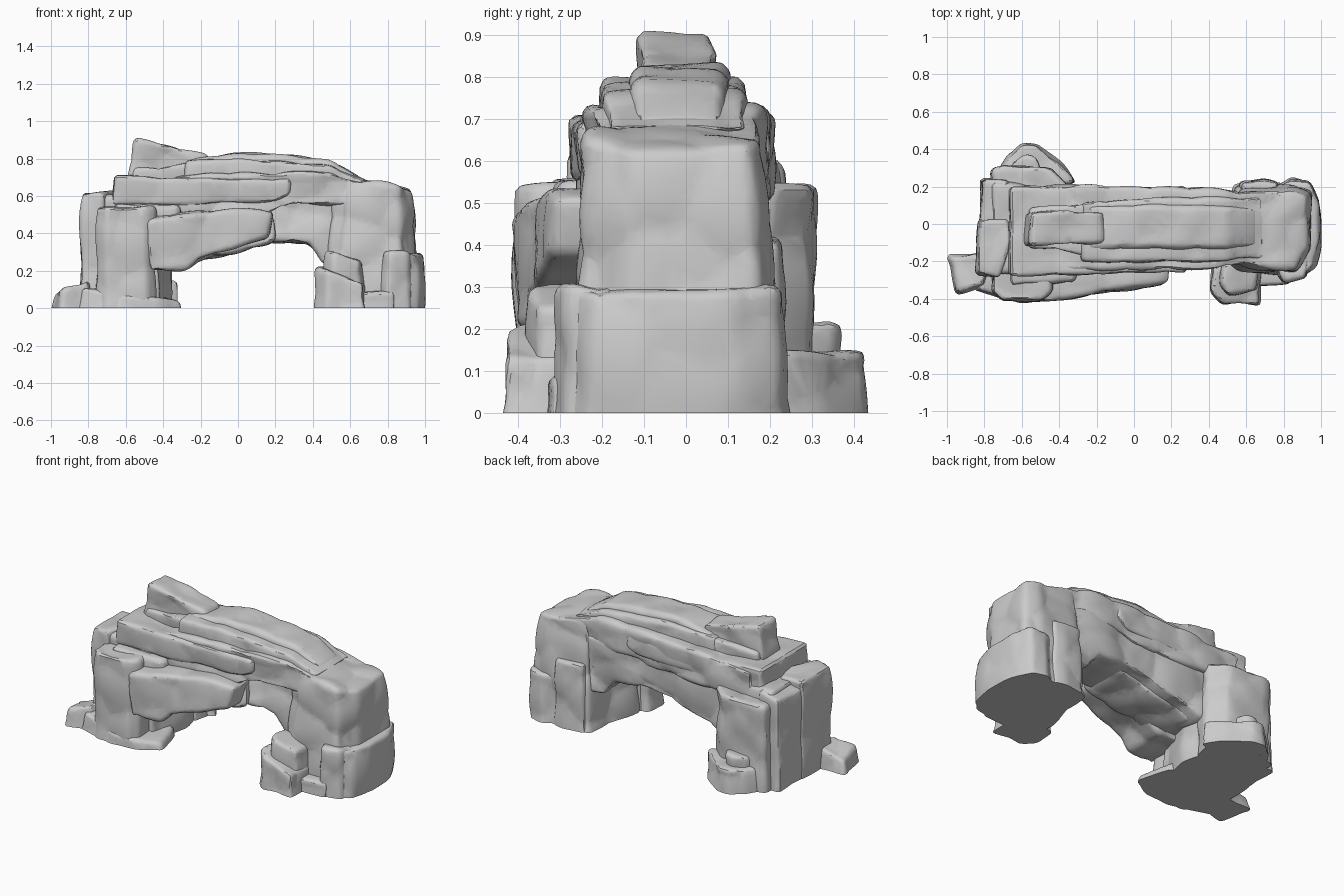
import bpy, bmesh, random
from mathutils import noise

random.seed(4)


def rock(name, pts, axis, a, b, taper=(1, 1), rough=0.02, bevel=0.013, jit=0.01):
    """Chiselled stone: outline pts (xz if axis 'y', xy if axis 'z') swept from a to b.
    a / b may be a pair (value at the left end, value at the right end)."""
    us = [p[0] for p in pts]
    lo, hi = min(us), max(us)
    cx, cv = sum(us) / len(pts), sum(p[1] for p in pts) / len(pts)
    bm = bmesh.new()
    rings = []
    for end, s in ((a, taper[0]), (b, taper[1])):
        e0, e1 = end if isinstance(end, tuple) else (end, end)
        ring = []
        for u, v in pts:
            w = e0 + (e1 - e0) * (u - lo) / (hi - lo) + random.uniform(-jit, jit)
            u2, v2 = cx + (u - cx) * s, cv + (v - cv) * s
            ring.append(bm.verts.new((u2, w, v2) if axis == 'y' else (u2, v2, w)))
        rings.append(ring)
    n = len(pts)
    bm.faces.new(rings[0])
    bm.faces.new(rings[1][::-1])
    for i in range(n):
        j = (i + 1) % n
        bm.faces.new((rings[0][i], rings[1][i], rings[1][j], rings[0][j]))
    bmesh.ops.recalc_face_normals(bm, faces=bm.faces)
    bmesh.ops.bevel(bm, geom=list(bm.edges), offset=bevel, segments=1,
                    affect='EDGES', clamp_overlap=True)
    me = bpy.data.meshes.new(name)
    bm.to_mesh(me)
    bm.free()
    ob = bpy.data.objects.new(name, me)
    bpy.context.collection.objects.link(ob)

    # even grid of faces to weather
    rem = ob.modifiers.new("even", 'REMESH')
    rem.mode, rem.voxel_size = 'VOXEL', 0.012
    dg = bpy.context.evaluated_depsgraph_get()
    bm = bmesh.new()
    bm.from_object(ob, dg)
    ob.modifiers.clear()
    bm.normal_update()
    moves = []
    for v in bm.verts:
        p = v.co
        f1 = noise.voronoi(p * 5)[0][0]
        d = rough * (0.55 - 1.9 * f1 * f1) + 0.7 * rough * noise.noise(p * 5)
        moves.append(p + v.normal * d)
    for v, p in zip(bm.verts, moves):
        v.co = p
    # flat underside on the ground
    cut = bmesh.ops.bisect_plane(bm, geom=bm.verts[:] + bm.edges[:] + bm.faces[:],
                                 plane_co=(0, 0, 0), plane_no=(0, 0, 1), clear_inner=True)
    rim = [g for g in cut['geom_cut'] if isinstance(g, bmesh.types.BMEdge)]
    if rim:
        bmesh.ops.holes_fill(bm, edges=rim, sides=0)
    bm.to_mesh(me)
    bm.free()
    dec = ob.modifiers.new("facets", 'DECIMATE')
    dec.ratio = 0.2
    bpy.ops.object.select_all(action='DESELECT')
    ob.select_set(True)
    bpy.context.view_layer.objects.active = ob
    bpy.ops.object.modifier_apply(modifier="facets")
    bpy.ops.object.shade_smooth_by_angle(angle=0.5)
    return ob


G = -0.06  # buried bottom, cut off at ground level

# span of the arch: recessed lower beam, overhanging upper beam, strata
rock("lower_span", [(-0.62, 0.25), (-0.36, 0.22), (-0.18, 0.27), (0.16, 0.36), (0.38, 0.35),
                    (0.46, 0.24), (0.62, 0.25), (0.66, 0.6), (-0.62, 0.6)], 'y', -0.17, 0.17)
rock("upper_span", [(-0.6, 0.5), (0.15, 0.5), (0.3, 0.55), (0.52, 0.55), (0.84, 0.5), (0.86, 0.64),
                    (0.66, 0.69), (0.5, 0.73), (-0.3, 0.71), (-0.6, 0.68)],
     'y', (-0.25, -0.23), (0.21, 0.17))
rock("strata_slab", [(-0.67, 0.55), (0.2, 0.56), (0.28, 0.61), (0.28, 0.69), (-0.1, 0.69), (-0.66, 0.71)],
     'y', (-0.28, -0.255), (0.2, 0.2), rough=0.012)
rock("ridge", [(-0.29, 0.66), (-0.28, 0.785), (0.0, 0.8), (0.5, 0.76), (0.7, 0.68), (0.6, 0.62)],
     'y', -0.2, (0.12, 0.15), rough=0.014)
rock("ridge_crown", [(-0.27, 0.7), (-0.25, 0.79), (0.0, 0.837), (0.5, 0.79), (0.67, 0.69)],
     'y', (-0.14, -0.12), 0.1, rough=0.012, bevel=0.02)
rock("top_block", [(-0.59, 0.68), (-0.55, 0.905), (-0.36, 0.87), (-0.17, 0.825), (-0.1, 0.7)],
     'y', (-0.11, -0.1), (0.05, 0.08), rough=0.012)
rock("top_block_base", [(-0.57, 0.66), (-0.56, 0.75), (-0.2, 0.78), (-0.1, 0.66)],
     'y', (-0.13, -0.19), (0.08, 0.13), rough=0.012)

# front hanging boulder and the one tucked under the span
rock("front_boulder", [(-0.49, 0.19), (-0.5, 0.47), (-0.38, 0.49), (0.0, 0.545), (0.21, 0.52),
                       (0.17, 0.38), (-0.2, 0.26), (-0.28, 0.2)],
     'y', (-0.41, -0.31), -0.1, (0.95, 1), rough=0.016)
rock("under_boulder", [(-0.34, 0.22), (-0.3, 0.45), (0.2, 0.5), (0.2, 0.37), (0.15, 0.345)],
     'y', -0.2, 0.1)

# left leg
rock("left_core", [(-0.76, -0.26), (-0.42, -0.26), (-0.36, 0.0), (-0.4, 0.2), (-0.76, 0.22)],
     'z', G, 0.6)
rock("left_outer_slab", [(-0.845, -0.27), (-0.72, -0.29), (-0.66, -0.1), (-0.67, 0.03), (-0.83, 0.03)],
     'z', G, 0.625, (1, 0.98), rough=0.012)
rock("left_outer_back_slab", [(-0.825, 0.0), (-0.66, 0.0), (-0.67, 0.23), (-0.815, 0.24)],
     'z', G, (0.565, 0.6), (1.02, 0.98), rough=0.012)
rock("left_front_slab", [(-0.76, -0.36), (-0.7, -0.41), (-0.49, -0.41), (-0.44, -0.36),
                         (-0.45, -0.15), (-0.75, -0.15)], 'z', G, 0.54, (1.03, 0.98), rough=0.012)
rock("left_front_shelf", [(-0.66, -0.33), (-0.32, -0.3), (-0.3, -0.1), (-0.66, -0.1)],
     'z', 0.4, 0.55, rough=0.012)
rock("left_back_slab", [(-0.75, 0.1), (-0.76, 0.29), (-0.7, 0.31), (-0.45, 0.3), (-0.35, 0.2), (-0.38, 0.1)],
     'z', G, 0.54, (1.02, 0.97), rough=0.014)
rock("left_back_foot", [(-0.74, 0.25), (-0.68, 0.38), (-0.6, 0.44), (-0.52, 0.435), (-0.4, 0.34),
                        (-0.3, 0.22), (-0.5, 0.15)], 'z', G, 0.145, (1.03, 0.92), rough=0.016)
rock("left_back_knob", [(-0.7, 0.2), (-0.66, 0.34), (-0.58, 0.38), (-0.52, 0.36), (-0.44, 0.2)],
     'z', G, 0.21, (1, 0.9), rough=0.016)
rock("left_front_foot", [(-0.86, -0.36), (-0.6, -0.43), (-0.42, -0.41), (-0.29, -0.33),
                         (-0.36, -0.1), (-0.84, -0.15)], 'z', G, (0.11, 0.04), (1.02, 0.93), rough=0.012)
rock("left_outlying_rock", [(-1.0, -0.165), (-0.95, -0.375), (-0.79, -0.34), (-0.76, -0.14)],
     'z', G, (0.09, 0.15), (1.08, 0.86), rough=0.012)

# right leg
rock("right_core", [(0.47, -0.2), (0.55, -0.26), (0.88, -0.27), (0.96, -0.14), (0.96, 0.18),
                    (0.86, 0.22), (0.54, 0.21)], 'z', G, (0.72, 0.63), (1.02, 0.86))
rock("right_outer_foot", [(0.76, -0.27), (0.86, -0.31), (0.97, -0.24), (1.0, -0.1), (0.99, 0.12),
                          (0.94, 0.23), (0.84, 0.25), (0.76, 0.2)], 'z', G, 0.295, (1.02, 0.94), rough=0.016)
rock("right_corner_rock", [(0.76, -0.26), (0.8, -0.32), (0.92, -0.29), (0.96, -0.18), (0.8, -0.1)],
     'z', G, 0.3, (1.04, 0.88), rough=0.014)
rock("right_back_slab", [(0.55, 0.1), (0.56, 0.23), (0.7, 0.24), (0.78, 0.22), (0.78, 0.1)],
     'z', G, 0.42, (1, 0.88), rough=0.014)
rock("right_front_block", [(0.405, -0.36), (0.47, -0.435), (0.68, -0.44), (0.69, -0.2), (0.42, -0.22)],
     'z', G, (0.22, 0.14), (1.02, 0.92), rough=0.014)
rock("right_front_spike", [(0.45, -0.32), (0.5, -0.39), (0.67, -0.37), (0.69, -0.2), (0.47, -0.2)],
     'z', G, (0.31, 0.24), (1.05, 0.84), rough=0.014)
rock("right_front_sill", [(0.6, -0.34), (0.84, -0.32), (0.84, -0.15), (0.6, -0.15)],
     'z', G, 0.08, rough=0.01)
